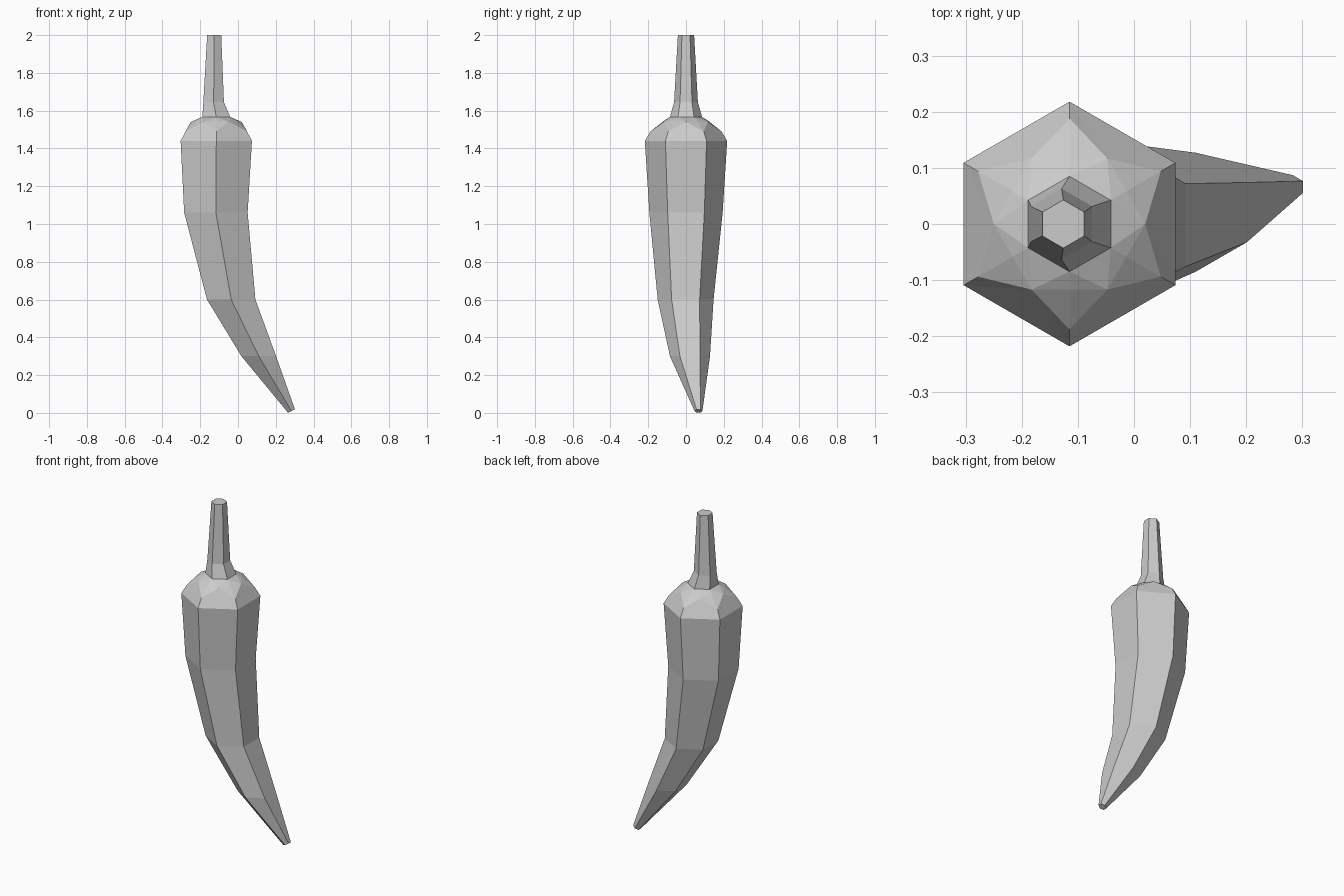
import bpy, bmesh
from math import cos, sin, pi, radians

cube = bpy.data.objects.get("Cube")
if cube:
    bpy.data.objects.remove(cube)

grey = bpy.data.materials.new("plain grey")
grey.use_nodes = True
colour = (0.6, 0.6, 0.6, 1)
grey.diffuse_color = colour
grey.node_tree.nodes["Principled BSDF"].inputs["Base Color"].default_value = colour


def ring(bm, x, y, z, r, turn=30, tilt=0):
    """Six corners around (x, y, z); tilt raises the +x side."""
    verts = []
    for i in range(6):
        a = radians(turn) + i * pi / 3
        verts.append(bm.verts.new((x + r * cos(a), y + r * sin(a), z + tilt * r * cos(a))))
    return verts


def bridge(bm, low, high):
    for i in range(6):
        j = (i + 1) % 6
        bm.faces.new((low[i], low[j], high[j], high[i]))


def finish(bm, name):
    bmesh.ops.recalc_face_normals(bm, faces=bm.faces)
    mesh = bpy.data.meshes.new(name)
    bm.to_mesh(mesh)
    bm.free()
    mesh.materials.append(grey)
    obj = bpy.data.objects.new(name, mesh)
    bpy.context.collection.objects.link(obj)


# Curved pod, lofted from the tip up to the shoulder
bm = bmesh.new()
rings = [
    ring(bm, 0.283, 0.066, 0.01, 0.021, tilt=0.5),
    ring(bm, 0.11, 0.021, 0.3, 0.106),
    ring(bm, -0.036, -0.002, 0.6, 0.148),
    ring(bm, -0.117, 0, 1.06, 0.194),
    ring(bm, -0.115, 0, 1.44, 0.218),
]
bm.faces.new(rings[0])
for low, high in zip(rings, rings[1:]):
    bridge(bm, low, high)

# Faceted shoulder closing in on the stem
rim = rings[-1]
shoulder = ring(bm, -0.115, 0, 1.49, 0.188)
crown = ring(bm, -0.115, 0, 1.54, 0.135, turn=60)
dip = ring(bm, -0.115, 0, 1.547, 0.117)
neck = ring(bm, -0.115, 0, 1.567, 0.085)
for i in range(6):
    j = (i + 1) % 6
    bm.faces.new((rim[i], rim[j], crown[i]))
    bm.faces.new((rim[i], crown[i], shoulder[i]))
    bm.faces.new((rim[j], shoulder[j], crown[i]))
    bm.faces.new((shoulder[i], crown[i], dip[i]))
    bm.faces.new((shoulder[j], dip[j], crown[i]))
    bm.faces.new((dip[i], crown[i], neck[i]))
    bm.faces.new((crown[i], neck[j], neck[i]))
    bm.faces.new((crown[i], dip[j], neck[j]))
bm.faces.new(neck)
finish(bm, "pepper_pod")

# Tapered stem with a flared foot
bm = bmesh.new()
rings = [
    ring(bm, -0.115, 0, 1.567, 0.085),
    ring(bm, -0.129, 0, 1.645, 0.063),
    ring(bm, -0.126, 0, 2.0, 0.043),
]
for low, high in zip(rings, rings[1:]):
    bridge(bm, low, high)
bm.faces.new(rings[-1])
finish(bm, "pepper_stem")
